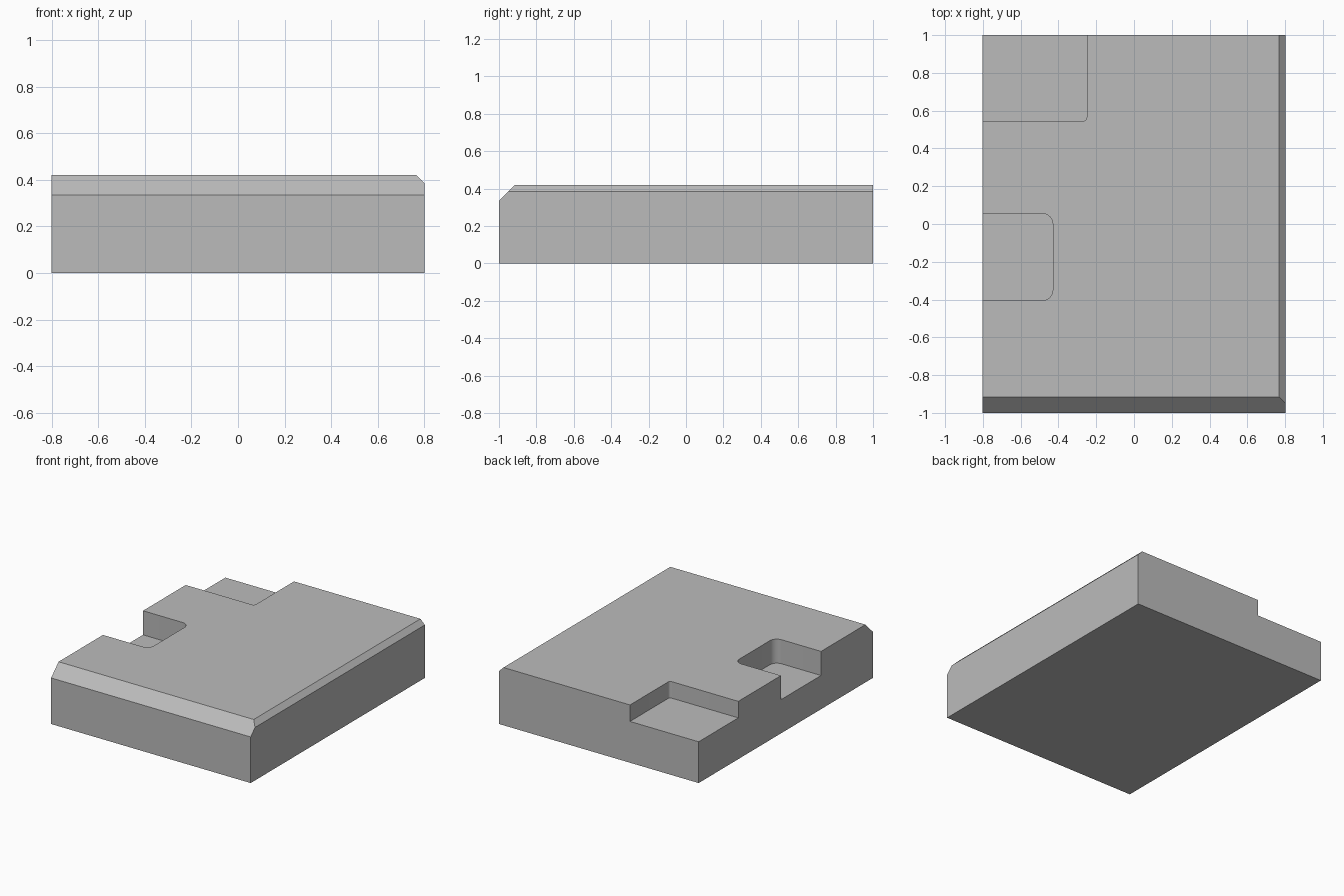
import bpy, bmesh
from mathutils import Vector

if "Cube" in bpy.data.objects:
    bpy.data.objects.remove(bpy.data.objects["Cube"], do_unlink=True)

W, L, H = 0.802, 1.0, 0.42          # half width, half length, height
FRONT_CUT, SIDE_CUT = 0.085, 0.035  # chamfer sizes

grey = bpy.data.materials.new("mid grey")
grey.use_nodes = True
colour = (0.5, 0.5, 0.5, 1)
grey.diffuse_color = colour
grey.node_tree.nodes["Principled BSDF"].inputs["Base Color"].default_value = colour


def box(name, low, high):
    """Box between two corners, returned as an object and its open bmesh."""
    bm = bmesh.new()
    bmesh.ops.create_cube(bm, size=1)
    low, high = Vector(low), Vector(high)
    for v in bm.verts:
        v.co = (low + high) / 2 + v.co * (high - low)
    mesh = bpy.data.meshes.new(name)
    mesh.materials.append(grey)
    obj = bpy.data.objects.new(name, mesh)
    bpy.context.collection.objects.link(obj)
    return obj, bm


def finish(obj, bm):
    bmesh.ops.recalc_face_normals(bm, faces=bm.faces)
    bm.to_mesh(obj.data)
    bm.free()


def slice_off(bm, point, normal):
    """Cut away everything in front of a plane and close the gap."""
    geom = bm.verts[:] + bm.edges[:] + bm.faces[:]
    cut = bmesh.ops.bisect_plane(bm, geom=geom, plane_co=point, plane_no=normal,
                                 clear_outer=True)
    edges = [e for e in cut["geom_cut"] if isinstance(e, bmesh.types.BMEdge)]
    bmesh.ops.edgeloop_fill(bm, edges=edges)


# Block with chamfered front and side top edges
block, bm = box("block", (-W, -L, 0), (W, L, H))
slice_off(bm, (0, -L + FRONT_CUT, H), (0, -1, 1))
slice_off(bm, (W - SIDE_CUT, 0, H), (1, 0, 1))
finish(block, bm)


def pocket(name, x_end, y_low, y_high, floor, radius):
    """Recess open to the -x side, with rounded inner corners."""
    cutter, bm = box(name, (-W - 0.2, y_low, floor), (x_end, y_high, H + 0.2))
    corners = [e for e in bm.edges
               if all(v.co.x > x_end - 0.01 and v.co.y < L for v in e.verts)
               and abs(e.verts[0].co.z - e.verts[1].co.z) > 0.1]
    bmesh.ops.bevel(bm, geom=corners, offset=radius, segments=8,
                    profile=0.5, affect='EDGES')
    finish(cutter, bm)
    cutter.hide_render = True
    mod = block.modifiers.new(name, 'BOOLEAN')
    mod.operation, mod.solver, mod.object = 'DIFFERENCE', 'EXACT', cutter
    bpy.context.view_layer.objects.active = block
    bpy.ops.object.modifier_apply(modifier=name)
    bpy.data.objects.remove(cutter, do_unlink=True)


# Shallow corner recess and deeper side recess
pocket("corner_recess", -0.25, 0.545, L + 0.2, 0.30, 0.02)
pocket("side_recess", -0.43, -0.405, 0.055, 0.245, 0.055)

# Smooth rounded corners, sharp edges elsewhere
bpy.ops.object.select_all(action='DESELECT')
block.select_set(True)
bpy.context.view_layer.objects.active = block
bpy.ops.object.shade_smooth_by_angle(angle=0.5)
